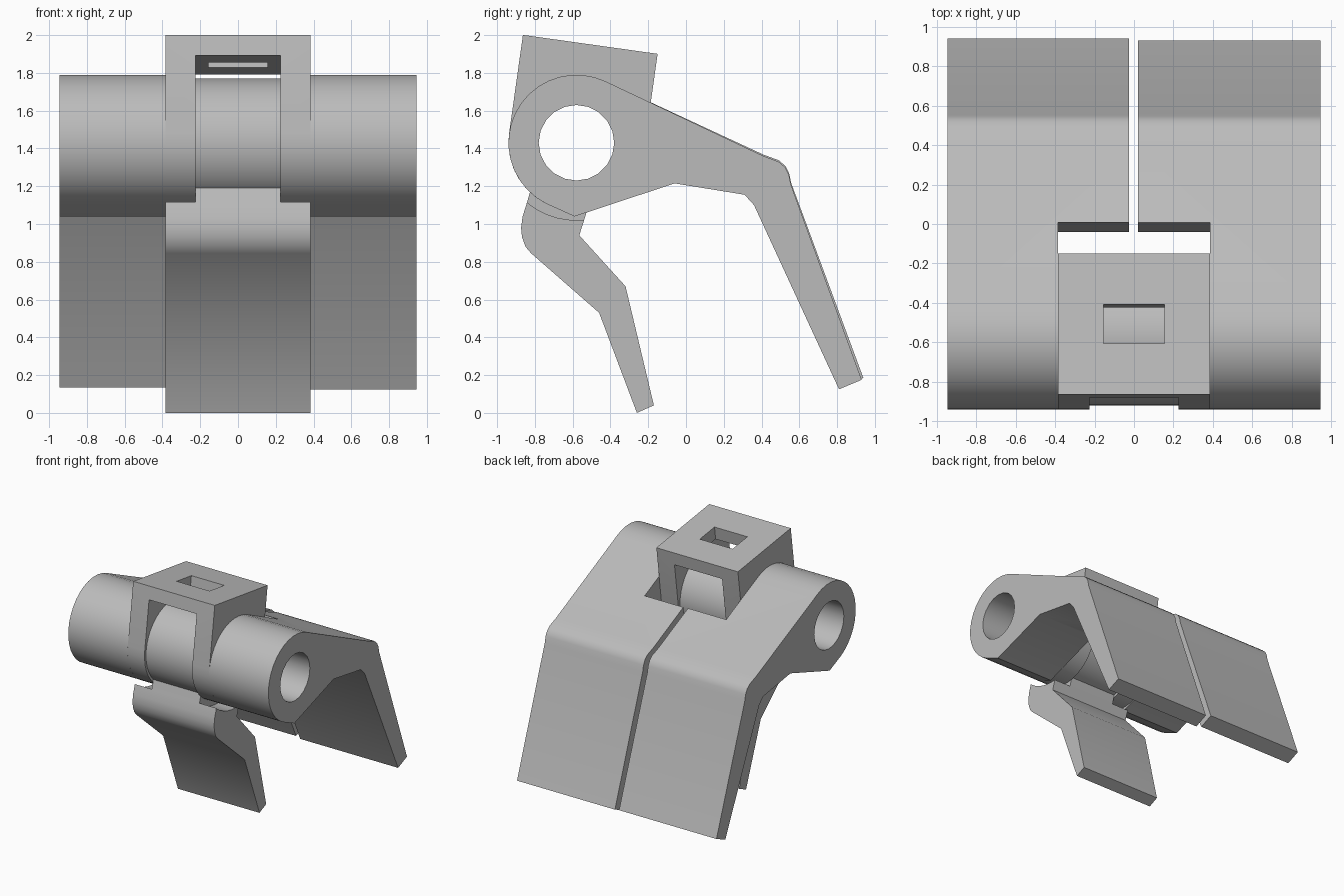
import bpy, bmesh, math
from mathutils import Matrix, Vector

if "Cube" in bpy.data.objects:
    bpy.data.objects.remove(bpy.data.objects["Cube"], do_unlink=True)

PIN = Vector((0, -0.58, 1.43))      # hinge axis, parallel to x
TILT = Matrix.Rotation(math.radians(-8), 4, 'X')
BARREL, KNUCKLE, BORE = 0.36, 0.34, 0.2

grey = bpy.data.materials.new("plain grey")
grey.use_nodes = True
grey.diffuse_color = (0.5, 0.5, 0.5, 1)
grey.node_tree.nodes["Principled BSDF"].inputs["Base Color"].default_value = (0.5, 0.5, 0.5, 1)


def arc(radius, start, end, steps, centre=(PIN.y, PIN.z)):
    """Points of an arc in the side plane, angles in degrees from +y."""
    angles = [math.radians(start + (end - start) * i / steps) for i in range(steps + 1)]
    return [(centre[0] + radius * math.cos(a), centre[1] + radius * math.sin(a)) for a in angles]


def disc(radius, sides=32):
    return arc(radius, 0, 360, sides)[:-1]


def extrude(name, profile, x0, x1, matrix=None):
    """Extrude a side profile (y, z) along x."""
    bm = bmesh.new()
    face = bm.faces.new([bm.verts.new((x0, y, z)) for y, z in profile])
    moved = bmesh.ops.extrude_face_region(bm, geom=[face])["geom"]
    bmesh.ops.translate(bm, vec=(x1 - x0, 0, 0),
                        verts=[v for v in moved if isinstance(v, bmesh.types.BMVert)])
    bmesh.ops.recalc_face_normals(bm, faces=bm.faces)
    if matrix:
        bm.transform(matrix)
    mesh = bpy.data.meshes.new(name)
    bm.to_mesh(mesh)
    bm.free()
    mesh.materials.append(grey)
    obj = bpy.data.objects.new(name, mesh)
    bpy.context.collection.objects.link(obj)
    return obj


def box(x0, x1, y0, y1, z0, z1):
    """Tilted cutter box, measured from the hinge axis."""
    return extrude("cutter", [(y0, z0), (y1, z0), (y1, z1), (y0, z1)], x0, x1,
                   Matrix.Translation(PIN) @ TILT)


def combine(obj, other, operation='DIFFERENCE'):
    mod = obj.modifiers.new("combine", 'BOOLEAN')
    mod.operation, mod.solver, mod.object = operation, 'EXACT', other
    bpy.ops.object.select_all(action='DESELECT')
    bpy.context.view_layer.objects.active = obj
    obj.select_set(True)
    bpy.ops.object.modifier_apply(modifier=mod.name)
    bpy.data.objects.remove(other, do_unlink=True)


def finish(obj):
    """Drill the hinge bore and smooth the round faces."""
    combine(obj, extrude("cutter", disc(BORE, 20), -1.2, 1.2))
    bpy.ops.object.shade_smooth_by_angle(angle=math.radians(30))


# Two bent flaps with barrels, notched around the centre
flap_profile = arc(BARREL, 64, 244, 18) + [
    (-0.59, 1.04), (-0.06, 1.215), (0.31, 1.155), (0.36, 1.10),
    (0.81, 0.125), (0.93, 0.175), (0.555, 1.21), (0.545, 1.26),
    (0.525, 1.30), (0.49, 1.33), (0.41, 1.36)]
for name, x0, x1, swing in (("left_flap", 0.02, 0.945, 0), ("right_flap", -0.945, -0.025, 0.007)):
    turn = Matrix.Translation(PIN) @ Matrix.Rotation(swing, 4, 'X') @ Matrix.Translation(-PIN)
    flap = extrude(name, flap_profile, x0, x1, turn)
    combine(flap, box(-0.385, 0.385, -1, 0.565, -1, 1))
    finish(flap)

# Bracket: rounded block straddling the knuckle, with a slot in the top
top = 0.526
bracket_profile = arc(BARREL, 180, 360, 18, (0, 0)) + [(BARREL, top), (-BARREL, top)]
bracket = extrude("top_bracket", bracket_profile, -0.385, 0.385, Matrix.Translation(PIN) @ TILT)
combine(bracket, box(-0.225, 0.225, -1, 1, -1, top - 0.11))
combine(bracket, box(-0.155, 0.155, -0.1, 0.1, 0.2, 1))
finish(bracket)

# Lever: bent arm with cradles at the sides and a knuckle in the middle
arm_profile = [
    (-0.82, 1.19), (-0.84, 1.12), (-0.865, 1.04), (-0.873, 0.98), (-0.868, 0.93),
    (-0.85, 0.88), (-0.82, 0.845), (-0.46, 0.53), (-0.26, 0), (-0.17, 0.04),
    (-0.32, 0.67), (-0.565, 0.94), (-0.53, 1.05), (-0.515, 1.11), (-0.6, 1.2)]
arm = extrude("lever", arm_profile, -0.385, 0.385)
for side in (-1, 1):
    combine(arm, extrude("cutter", disc(0.41, 48), side * 0.225, side * 0.5))
combine(arm, extrude("knuckle", disc(KNUCKLE, 40), -0.225, 0.225), 'UNION')
finish(arm)
